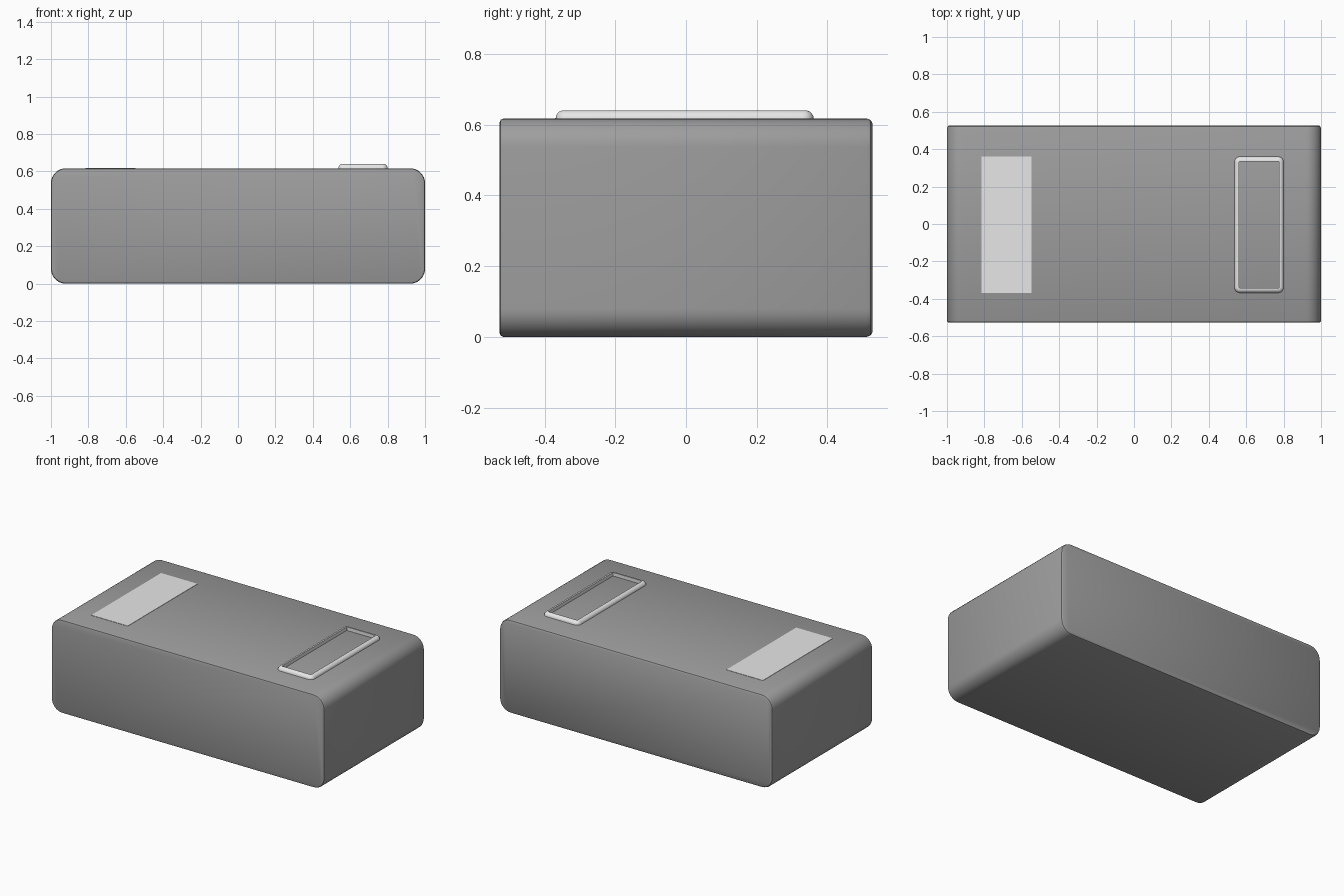
import bpy, bmesh, math

cube = bpy.data.objects.get("Cube")
if cube:
    bpy.data.objects.remove(cube, do_unlink=True)


def make_material(name, value):
    mat = bpy.data.materials.new(name)
    mat.use_nodes = True
    color = (value, value, value, 1)
    mat.diffuse_color = color
    bsdf = next(n for n in mat.node_tree.nodes if n.type == 'BSDF_PRINCIPLED')
    bsdf.inputs["Base Color"].default_value = color
    return mat


dark_grey = make_material("dark grey", 0.34)
light_grey = make_material("light grey", 0.8)


def rounded_rect(x0, x1, y0, y1, radius, steps=8):
    """Outline of a rectangle with rounded corners, counter-clockwise."""
    points = []
    corners = [(x1 - radius, y1 - radius), (x0 + radius, y1 - radius),
               (x0 + radius, y0 + radius), (x1 - radius, y0 + radius)]
    for i, (cx, cy) in enumerate(corners):
        for s in range(steps + 1):
            a = math.radians(90) * (i + s / steps)
            points.append((cx + radius * math.cos(a), cy + radius * math.sin(a)))
    return points


def loft(name, rect, radius, rings, place, mat, closed=False):
    """Skin rounded rectangles given as (inset, depth); cap or close the ends."""
    x0, x1, y0, y1 = rect
    bm = bmesh.new()
    loops = []
    for inset, depth in rings:
        outline = rounded_rect(x0 + inset, x1 - inset, y0 + inset, y1 - inset,
                               radius - inset)
        loops.append([bm.verts.new(place(u, v, depth)) for u, v in outline])
    pairs = list(zip(loops, loops[1:]))
    if closed:
        pairs.append((loops[-1], loops[0]))
    else:
        bm.faces.new(loops[0])
        bm.faces.new(loops[-1])
    for a, b in pairs:
        for i in range(len(a)):
            j = (i + 1) % len(a)
            bm.faces.new((a[i], a[j], b[j], b[i]))
    bmesh.ops.recalc_face_normals(bm, faces=bm.faces)
    return finish(name, bm, mat)


def finish(name, bm, mat):
    mesh = bpy.data.meshes.new(name)
    bm.to_mesh(mesh)
    bm.free()
    mesh.materials.append(mat)
    mesh.shade_smooth()
    mesh.set_sharp_from_angle(angle=math.radians(35))
    obj = bpy.data.objects.new(name, mesh)
    bpy.context.collection.objects.link(obj)
    return obj


TOP = 0.617

# Body: rounded section run front to back, with a slim bevel at each end
loft("body", (-1, 1, 0, TOP), 0.08,
     [(0.01, -0.527), (0.003, -0.524), (0, -0.517),
      (0, 0.512), (0.004, 0.522), (0.012, 0.527)],
     lambda u, v, d: (u, d, v), dark_grey)

# Raised rim: rounded outer shoulder, straight inner wall
loft("raised_rim", (0.537, 0.8, -0.368, 0.36), 0.03,
     [(0, -0.01), (0, 0.007), (0.004, 0.014), (0.01, 0.02), (0.018, 0.023),
      (0.025, 0.023), (0.025, -0.01)],
     lambda u, v, d: (u, v, TOP + d), light_grey, closed=True)

# Flat label panel on the other side of the top
bm = bmesh.new()
bmesh.ops.create_cube(bm, size=1)
bmesh.ops.scale(bm, vec=(0.267, 0.73, 0.004), verts=bm.verts)
bmesh.ops.translate(bm, vec=(-0.682, -0.005, TOP), verts=bm.verts)
finish("label_panel", bm, light_grey)
